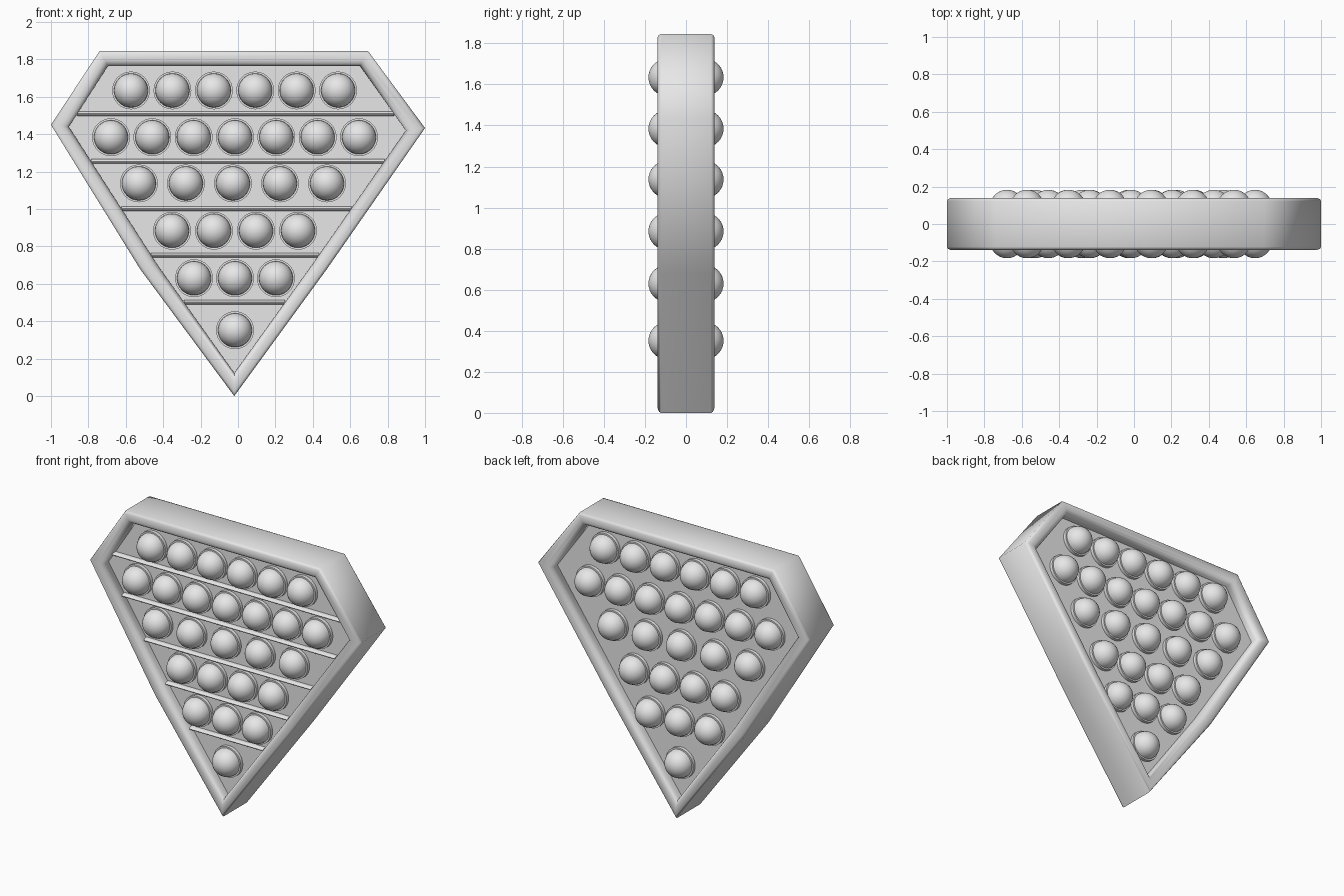
import bpy, bmesh, math
from mathutils import Matrix, Vector

cube = bpy.data.objects.get("Cube")
if cube:
    bpy.data.objects.remove(cube, do_unlink=True)

grey = bpy.data.materials.new("light grey")
grey.use_nodes = True
grey.diffuse_color = (0.8, 0.8, 0.8, 1)
grey.node_tree.nodes["Principled BSDF"].inputs["Base Color"].default_value = (0.8, 0.8, 0.8, 1)

# Outlines of the gem, clockwise from the top left, as (x, z)
OUTER = [(-0.74, 1.845), (0.695, 1.845), (1, 1.433), (0.476, 0.68),
         (-0.02, 0), (-0.524, 0.68), (-1, 1.45)]
INNER = [(-0.695, 1.765), (0.652, 1.765), (0.898, 1.42), (0.395, 0.7),
         (-0.02, 0.123), (-0.43, 0.7), (-0.904, 1.44)]
PANEL_Y = 0.07


def mesh_from(bm, name, angle):
    bmesh.ops.recalc_face_normals(bm, faces=bm.faces)
    mesh = bpy.data.meshes.new(name)
    bm.to_mesh(mesh)
    bm.free()
    mesh.materials.append(grey)
    mesh.shade_smooth()
    mesh.set_sharp_from_angle(angle=math.radians(angle))
    return mesh


def place(mesh, name, matrix=Matrix()):
    obj = bpy.data.objects.new(name, mesh)
    bpy.context.collection.objects.link(obj)
    obj.matrix_world = matrix
    return obj


def bridge(bm, a, b):
    n = len(a)
    for i in range(n):
        j = (i + 1) % n
        bm.faces.new((a[i], a[j], b[j], b[i]))


# Frame: rounded rim section swept from the outer to the inner outline
def build_frame():
    half = [(0, 0.122), (0.05, 0.132), (0.18, 0.138), (0.6, 0.138),
            (0.82, 0.13), (0.95, 0.115), (1, 0.1), (1, PANEL_Y)]
    section = [(t, -y) for t, y in reversed(half)] + half
    bm = bmesh.new()
    loops = []
    for t, y in section:
        loop = []
        for o, i in zip(OUTER, INNER):
            p = Vector(o).lerp(Vector(i), t)
            loop.append(bm.verts.new((p.x, y, p.y)))
        loops.append(loop)
    for a, b in zip(loops, loops[1:]):
        bridge(bm, a, b)
    # Recessed panel closing the frame on both sides
    bm.faces.new(loops[0])
    bm.faces.new(loops[-1])
    place(mesh_from(bm, "frame", 75), "frame")


# Popper: a collar with a half sphere on it, turned round the y axis
def build_popper_mesh(segments=32, steps=8):
    r, base = 0.091, 0.092
    profile = [(0.101, 0.06), (0.101, base), (r, base)]
    for k in range(1, steps):
        a = k * math.pi / 2 / steps
        profile.append((r * math.cos(a), base + r * math.sin(a)))
    bm = bmesh.new()
    rings = []
    for radius, y in profile:
        rings.append([bm.verts.new((radius * math.cos(2 * math.pi * s / segments), -y,
                                    radius * math.sin(2 * math.pi * s / segments)))
                      for s in range(segments)])
    for a, b in zip(rings, rings[1:]):
        bridge(bm, a, b)
    pole = bm.verts.new((0, -base - r, 0))
    last = rings[-1]
    for s in range(segments):
        bm.faces.new((last[s], last[(s + 1) % segments], pole))
    return mesh_from(bm, "popper", 40)


# Left and right ends of the panel at a given height
def span(z):
    xs = []
    for (x0, z0), (x1, z1) in zip(INNER, INNER[1:] + INNER[:1]):
        if (z0 - z) * (z1 - z) < 0:
            xs.append(x0 + (x1 - x0) * (z - z0) / (z1 - z0))
    return min(xs), max(xs)


# Divider: thin rounded ridge across the front of the panel
def build_divider(z, name):
    left, right = span(z)
    bm = bmesh.new()
    bmesh.ops.create_cone(bm, cap_ends=True, segments=16, radius1=0.012, radius2=0.012,
                          depth=right - left)
    bmesh.ops.rotate(bm, verts=bm.verts, matrix=Matrix.Rotation(math.pi / 2, 3, 'Y'))
    bmesh.ops.scale(bm, verts=bm.verts, vec=(1, 2.5, 1))
    place(mesh_from(bm, name, 50), name,
          Matrix.Translation(((left + right) / 2, -PANEL_Y, z)))


build_frame()

# Rows of poppers: height, first x, last x, count
ROWS = [(1.634, -0.572, 0.535, 6), (1.384, -0.679, 0.647, 7), (1.137, -0.53, 0.476, 5),
        (0.884, -0.353, 0.321, 4), (0.63, -0.235, 0.203, 3), (0.352, -0.016, -0.016, 1)]
popper = build_popper_mesh()
for row, (z, first, last, count) in enumerate(ROWS, 1):
    for i in range(count):
        x = first + (last - first) * i / max(count - 1, 1)
        spot = Matrix.Translation((x, 0, z))
        place(popper, f"front_popper_{row}_{i + 1}", spot)
        place(popper, f"back_popper_{row}_{i + 1}", spot @ Matrix.Rotation(math.pi, 4, 'Z'))

for n, z in enumerate((1.51, 1.255, 1.002, 0.754, 0.502), 1):
    build_divider(z, f"divider_{n}")
